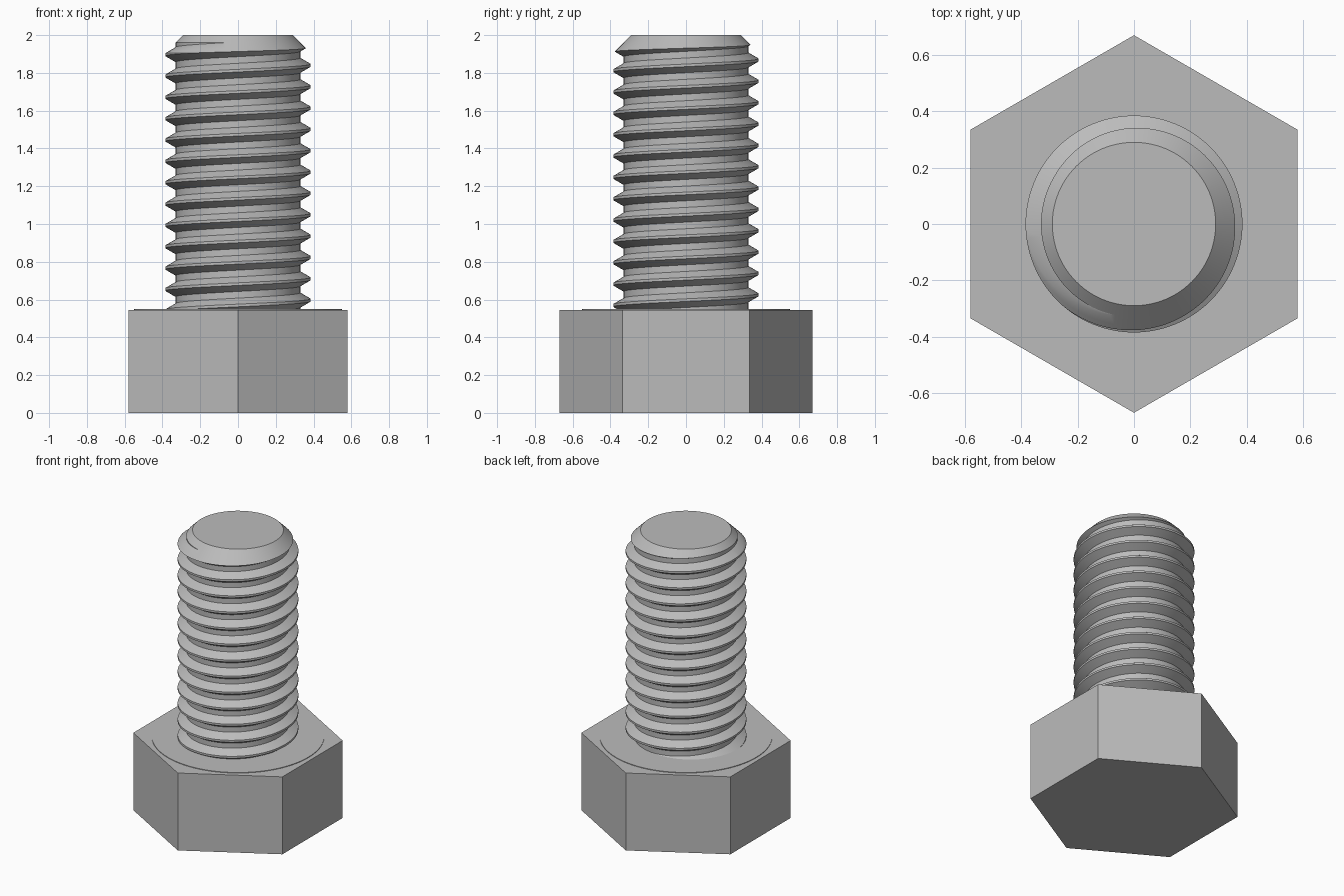
import bpy, bmesh, math
from mathutils import Vector

if "Cube" in bpy.data.objects:
    bpy.data.objects.remove(bpy.data.objects["Cube"], do_unlink=True)

steel = bpy.data.materials.new("steel grey")
steel.use_nodes = True
colour = (0.5, 0.5, 0.5, 1)
steel.diffuse_color = colour
steel.node_tree.nodes["Principled BSDF"].inputs["Base Color"].default_value = colour


def finish(name, bm):
    bmesh.ops.recalc_face_normals(bm, faces=bm.faces[:])
    mesh = bpy.data.meshes.new(name)
    bm.to_mesh(mesh)
    bm.free()
    mesh.materials.append(steel)
    obj = bpy.data.objects.new(name, mesh)
    bpy.context.collection.objects.link(obj)
    bpy.ops.object.select_all(action='DESELECT')
    obj.select_set(True)
    bpy.context.view_layer.objects.active = obj
    bpy.ops.object.shade_smooth_by_angle(angle=math.radians(25))
    return obj


def prism(name, radius, sides, bottom, top):
    """Upright prism with its first corner on the y axis."""
    bm = bmesh.new()
    ring = [bm.verts.new((radius * math.sin(math.tau * i / sides),
                          radius * math.cos(math.tau * i / sides), bottom))
            for i in range(sides)]
    base = bm.faces.new(ring)
    side = bmesh.ops.extrude_face_region(bm, geom=[base])["geom"]
    bmesh.ops.translate(bm, vec=(0, 0, top - bottom),
                        verts=[g for g in side if isinstance(g, bmesh.types.BMVert)])
    return finish(name, bm)


# Hexagonal head and the thin bearing face on it
HEAD_TOP = 0.545
prism("hex_head", 0.67, 6, 0, HEAD_TOP)
prism("bearing_face", 0.55, 96, HEAD_TOP - 0.01, HEAD_TOP + 0.004)

# Threaded shank: a flat sheet (x = angle, y = radius) that is cut and then rolled up
PITCH, CREST, ROOT, TIP = 0.113, 0.385, 0.33, 0.29
CREST_Z, TOP, SEGMENTS = 1.84, 2.0, 96
tooth = [(-0.007, CREST), (0.007, CREST), (0.039, ROOT), (0.074, ROOT)]

bm = bmesh.new()
columns = []
for i in range(SEGMENTS + 1):
    turn = i / SEGMENTS
    columns.append([bm.verts.new((math.tau * turn, r, CREST_Z + PITCH * (k + turn) + dz))
                    for k in range(-14, 4) for dz, r in tooth])
for a, b in zip(columns, columns[1:]):
    for j in range(len(a) - 1):
        bm.faces.new((a[j], b[j], b[j + 1], a[j + 1]))


def cut(point, normal, clear):
    bmesh.ops.bisect_plane(bm, geom=bm.verts[:] + bm.edges[:] + bm.faces[:], dist=1e-6,
                           plane_co=point, plane_no=normal, clear_outer=clear)


# Trim both ends, then press everything past the chamfer line onto the chamfer
cut((0, 0, TOP), (0, 0, 1), True)
cut((0, 0, HEAD_TOP - 0.03), (0, 0, -1), True)
cut((0, TIP, TOP), (0, 1, 1), False)
for v in bm.verts:
    angle, r, z = v.co
    r = min(r, TIP + TOP - z)
    v.co = Vector((r * math.cos(angle), r * math.sin(angle), z))
bmesh.ops.remove_doubles(bm, verts=bm.verts[:], dist=1e-5)

# Flat tip
bmesh.ops.holes_fill(bm, edges=[e for e in bm.edges if e.is_boundary], sides=0)
finish("threaded_shank", bm)
